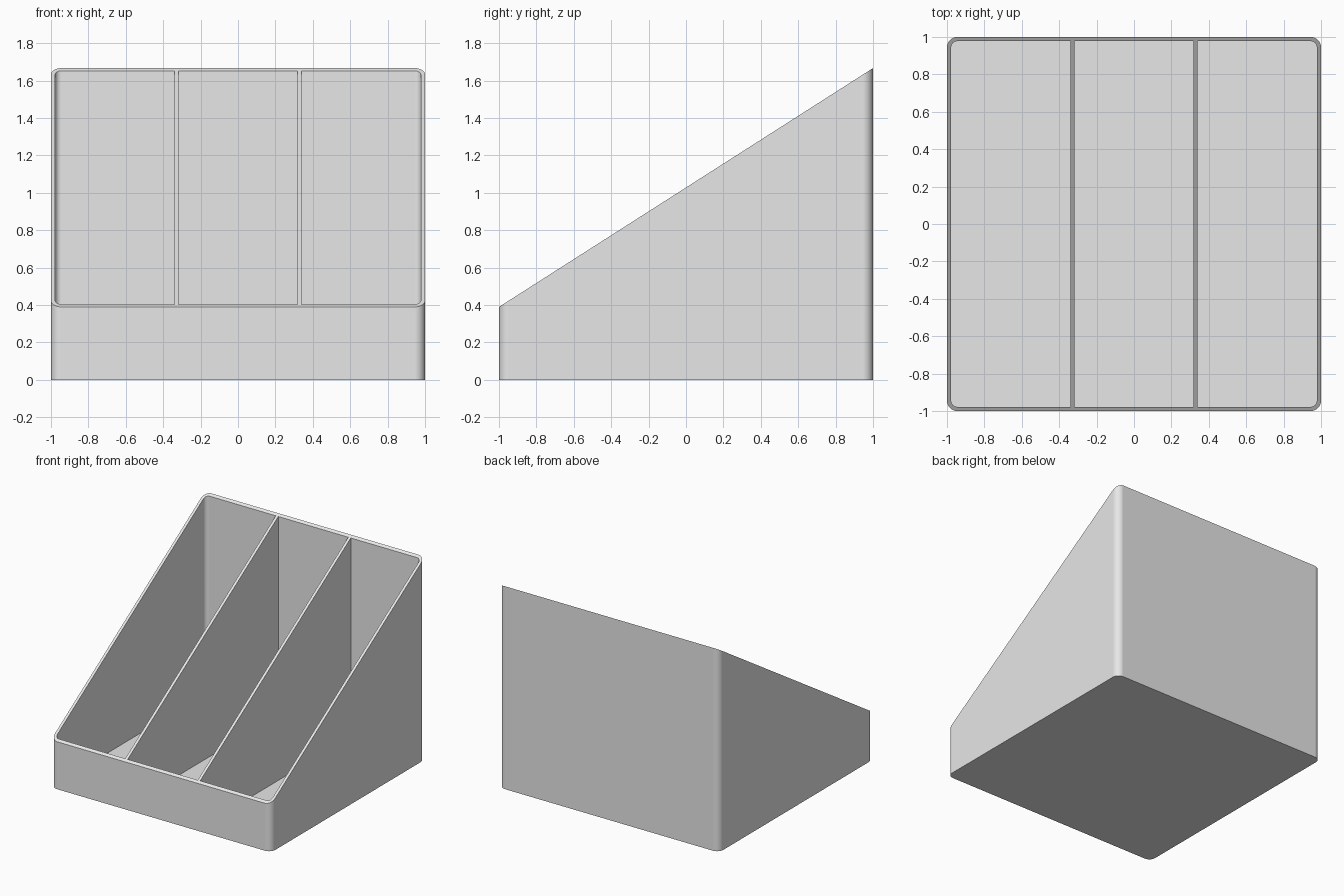
import bpy
import bmesh
from math import cos, sin, pi

WALL = 0.0225
FLOOR = 0.02
RADIUS = 0.055
FRONT_H, BACK_H = 0.39, 1.667
ARC_STEPS = 8

cube = bpy.data.objects.get("Cube")
if cube:
    bpy.data.objects.remove(cube, do_unlink=True)

grey = bpy.data.materials.new("light grey plastic")
colour = (0.8, 0.8, 0.8, 1.0)
grey.use_nodes = True
grey.diffuse_color = colour
grey.node_tree.nodes["Principled BSDF"].inputs["Base Color"].default_value = colour


def rounded_rect(x0, x1, y0, y1, r_left, r_right):
    """Counter-clockwise outline, with its own corner radius on each side."""
    corners = [(x1, y1, r_right, -1, -1), (x0, y1, r_left, 1, -1),
               (x0, y0, r_left, 1, 1), (x1, y0, r_right, -1, 1)]
    points = []
    for quarter, (x, y, r, sx, sy) in enumerate(corners):
        if r == 0:
            points.append((x, y))
            continue
        for i in range(ARC_STEPS + 1):
            a = (quarter + i / ARC_STEPS) * pi / 2
            points.append((x + sx * r + r * cos(a), y + sy * r + r * sin(a)))
    return points


def add_prism(bm, outline, bottom, top):
    """Upright prism whose top height is a function of y."""
    low = [bm.verts.new((x, y, bottom)) for x, y in outline]
    high = [bm.verts.new((x, y, top(y))) for x, y in outline]
    bm.faces.new(low[::-1])
    bm.faces.new(high)
    n = len(outline)
    for i in range(n):
        j = (i + 1) % n
        bm.faces.new((low[i], low[j], high[j], high[i]))


def make_object(name, bm):
    mesh = bpy.data.meshes.new(name)
    bm.to_mesh(mesh)
    bm.free()
    mesh.materials.append(grey)
    obj = bpy.data.objects.new(name, mesh)
    bpy.context.collection.objects.link(obj)
    return obj


# Rounded body with a sloping top
def slope(y):
    return FRONT_H + (BACK_H - FRONT_H) * (y + 1) / 2


bm = bmesh.new()
add_prism(bm, rounded_rect(-1, 1, -1, 1, RADIUS, RADIUS), 0, slope)
body = make_object("divided_sloped_bin", bm)

# Three equal compartments, rounded only at the outer corners
bm = bmesh.new()
cell = (2 - 4 * WALL) / 3
inner_r = RADIUS - WALL
for i in range(3):
    x0 = -1 + WALL + i * (cell + WALL)
    outline = rounded_rect(x0, x0 + cell, -1 + WALL, 1 - WALL,
                           inner_r if i == 0 else 0, inner_r if i == 2 else 0)
    add_prism(bm, outline, FLOOR, lambda y: 2)
cutter = make_object("compartment_cutter", bm)
cutter.hide_render = True

# Hollow out the compartments
bpy.ops.object.select_all(action="DESELECT")
body.select_set(True)
bpy.context.view_layer.objects.active = body
hollow = body.modifiers.new("compartments", "BOOLEAN")
hollow.operation = "DIFFERENCE"
hollow.solver = "EXACT"
hollow.object = cutter
bpy.ops.object.modifier_apply(modifier=hollow.name)
bpy.data.objects.remove(cutter, do_unlink=True)

# Smooth corners, crisp rims, flat walls
bpy.ops.object.shade_smooth_by_angle(angle=pi / 6)
normals = body.modifiers.new("flat_walls", "WEIGHTED_NORMAL")
normals.keep_sharp = True
